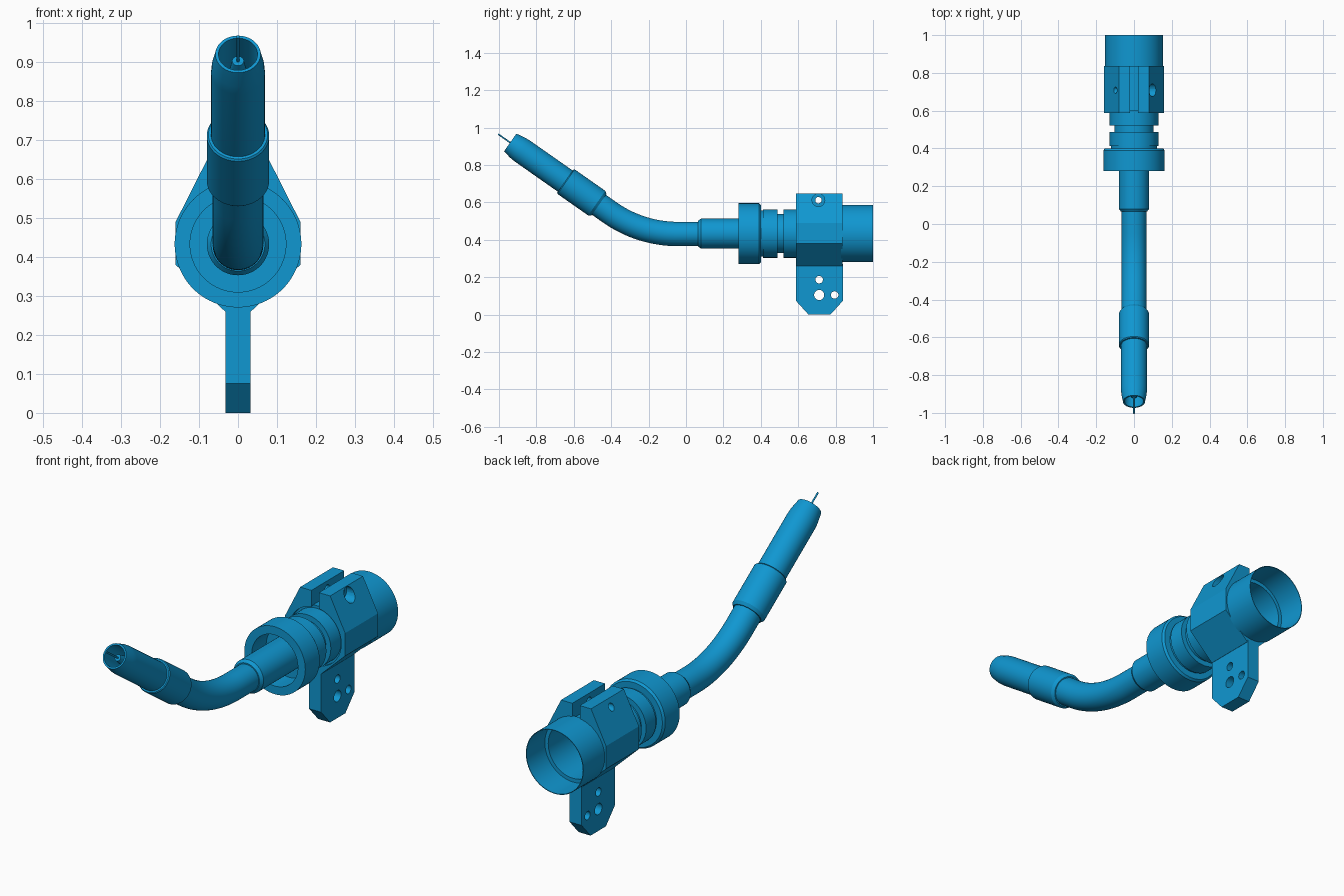
import bpy, bmesh, math
from mathutils import Vector

if "Cube" in bpy.data.objects:
    bpy.data.objects.remove(bpy.data.objects["Cube"])

blue = bpy.data.materials.new("bright blue")
blue.use_nodes = True
COLOUR = (0.005, 0.31, 0.64, 1)
blue.diffuse_color = COLOUR
blue.node_tree.nodes["Principled BSDF"].inputs["Base Color"].default_value = COLOUR

AXIS_Z = 0.433
BEND = math.radians(35)
TIP = Vector((0, -0.94, 0.92))                                # centre of nozzle mouth
TIP_DIR = Vector((0, math.cos(BEND), -math.sin(BEND)))        # from mouth towards the body
BODY = Vector((0, 0, AXIS_Z))
BODY_DIR = Vector((0, 1, 0))


def finish(name, bm, smooth=True):
    bmesh.ops.remove_doubles(bm, verts=bm.verts, dist=1e-5)
    bmesh.ops.recalc_face_normals(bm, faces=bm.faces)
    mesh = bpy.data.meshes.new(name)
    bm.to_mesh(mesh)
    bm.free()
    mesh.materials.append(blue)
    obj = bpy.data.objects.new(name, mesh)
    bpy.context.collection.objects.link(obj)
    if smooth:
        shade(obj)
    return obj


def shade(obj):
    bpy.ops.object.select_all(action='DESELECT')
    obj.select_set(True)
    bpy.context.view_layer.objects.active = obj
    bpy.ops.object.shade_smooth_by_angle(angle=math.radians(25))


def sweep(name, rings, sides=64):
    """Skin circles given as (centre, direction, radius); radius 0 makes a pole."""
    bm = bmesh.new()
    loops = []
    for centre, direction, radius in rings:
        u = Vector((1, 0, 0))
        v = direction.cross(u)
        if radius == 0:
            loops.append([bm.verts.new(centre)])
            continue
        loops.append([bm.verts.new(centre + radius * (u * math.cos(a) + v * math.sin(a)))
                      for a in (2 * math.pi * i / sides for i in range(sides))])
    for a, b in zip(loops, loops[1:]):
        for i in range(sides):
            j = (i + 1) % sides
            quad = [a[i % len(a)], a[j % len(a)], b[j % len(b)], b[i % len(b)]]
            bm.faces.new(list(dict.fromkeys(quad)))
    return finish(name, bm)


def lathe(name, origin, direction, profile, sides=64):
    return sweep(name, [(origin + direction * d, direction, r) for d, r in profile], sides)


def prism(name, points, depth_axis, start, end):
    """Extrude a flat outline along x (outline in y,z) or y (outline in x,z)."""
    bm = bmesh.new()
    place = (lambda p, d: (d, p[0], p[1])) if depth_axis == 'x' else (lambda p, d: (p[0], d, p[1]))
    face = bm.faces.new([bm.verts.new(place(p, start)) for p in points])
    out = bmesh.ops.extrude_face_region(bm, geom=[face])
    shift = Vector(place((0, 0), end - start))
    bmesh.ops.translate(bm, vec=shift, verts=[g for g in out['geom'] if isinstance(g, bmesh.types.BMVert)])
    return finish(name, bm, False)


def rod(name, x0, x1, y, z, r):
    return lathe(name, Vector((0, y, z)), Vector((1, 0, 0)), [(x0, 0)], 3) if r == 0 else \
        prism(name, [(y + r * math.cos(a), z + r * math.sin(a))
                     for a in (2 * math.pi * i / 32 for i in range(32))], 'x', x0, x1)


def cut(obj, cutters):
    for c in cutters:
        c.hide_render = True
        mod = obj.modifiers.new("cut", 'BOOLEAN')
        mod.operation, mod.solver, mod.object = 'DIFFERENCE', 'EXACT', c
        bpy.context.view_layer.objects.active = obj
        bpy.ops.object.modifier_apply(modifier=mod.name)
        bpy.data.objects.remove(c)
    shade(obj)


# Nozzle: tapered hollow mouth
lathe("nozzle", TIP, TIP_DIR, [
    (0.20, 0), (0.20, 0.050), (0.0, 0.050), (0.0, 0.058), (0.05, 0.067), (0.08, 0.069),
    (0.40, 0.069), (0.40, 0)])
lathe("contact_tip", TIP, TIP_DIR, [
    (0.03, 0), (0.03, 0.015), (0.07, 0.021), (0.12, 0.021), (0.12, 0.034), (0.21, 0.034), (0.21, 0)], 32)
lathe("wire", TIP, TIP_DIR, [(-0.078, 0), (-0.078, 0.004), (0.05, 0.004), (0.05, 0)], 12)
lathe("nozzle_sleeve", TIP, TIP_DIR, [
    (0.36, 0), (0.36, 0.076), (0.365, 0.080), (0.565, 0.080), (0.58, 0.070), (0.58, 0)])

# Swan neck: straight run, arc, straight run
TANGENT = 0.2
corner = Vector((0, -0.243, AXIS_Z - 0.002))
radius = TANGENT / math.tan(BEND / 2)
arc_start = corner + Vector((0, TANGENT, 0))
path = [(Vector((0, 0.30, corner.z)), BODY_DIR, 0), (Vector((0, 0.30, corner.z)), BODY_DIR, 0.065)]
for i in range(17):
    a = BEND * i / 16
    point = arc_start + Vector((0, -radius * math.sin(a), radius * (1 - math.cos(a))))
    path.append((point, Vector((0, math.cos(a), -math.sin(a))), 0.065))
end = TIP + TIP_DIR * 0.5
path += [(end, TIP_DIR, 0.065), (end, TIP_DIR, 0)]
sweep("neck", path)

# Sleeve where the neck enters the body
lathe("neck_sleeve", BODY, BODY_DIR, [
    (0.065, 0), (0.065, 0.069), (0.08, 0.080), (0.42, 0.080), (0.42, 0)])

# Collar with open front, grooved connector, and thin rear socket
lathe("body", BODY, BODY_DIR, [
    (0.39, 0), (0.39, 0.123), (0.28, 0.123), (0.28, 0.1625), (0.39, 0.1625), (0.40, 0.154),
    (0.40, 0.123), (0.412, 0.123), (0.412, 0.129), (0.488, 0.129), (0.488, 0.104),
    (0.522, 0.104), (0.522, 0.129), (0.60, 0.129), (0.60, 0.142), (0.83, 0.142), (0.83, 0.153),
    (1.0, 0.153), (1.0, 0.150), (0.86, 0.150), (0.86, 0.132), (0.62, 0.132), (0.62, 0)], 96)

# Clamp block with bore, slot and screw hole
right_side = [(0.033, 0.26), (0.16, 0.38), (0.16, 0.49), (0.08, 0.648)]
outline = right_side + [(-x, z) for x, z in reversed(right_side)]
clamp = prism("clamp_block", outline, 'y', 0.587, 0.837)
cut(clamp, [
    lathe("bore_cutter", BODY, BODY_DIR, [(0.5, 0), (0.5, 0.139), (0.95, 0.139), (0.95, 0)]),
    prism("slot_cutter", [(-0.02, 0.5), (0.02, 0.5), (0.02, 0.7), (-0.02, 0.7)], 'y', 0.5, 0.95),
    rod("screw_hole_cutter", -0.3, 0.3, 0.708, 0.612, 0.017),
    rod("counterbore_cutter", 0.06, 0.3, 0.708, 0.612, 0.034)])

# Mounting plate with three holes and clipped lower corners
plate = prism("mounting_plate", [
    (0.587, 0.27), (0.587, 0.075), (0.655, 0), (0.772, 0), (0.84, 0.075), (0.84, 0.27)],
    'x', -0.032, 0.032)
cut(plate, [rod("hole_cutter", -0.1, 0.1, y, z, r) for y, z, r in
            [(0.712, 0.187, 0.020), (0.712, 0.105, 0.027), (0.795, 0.105, 0.020)]])
